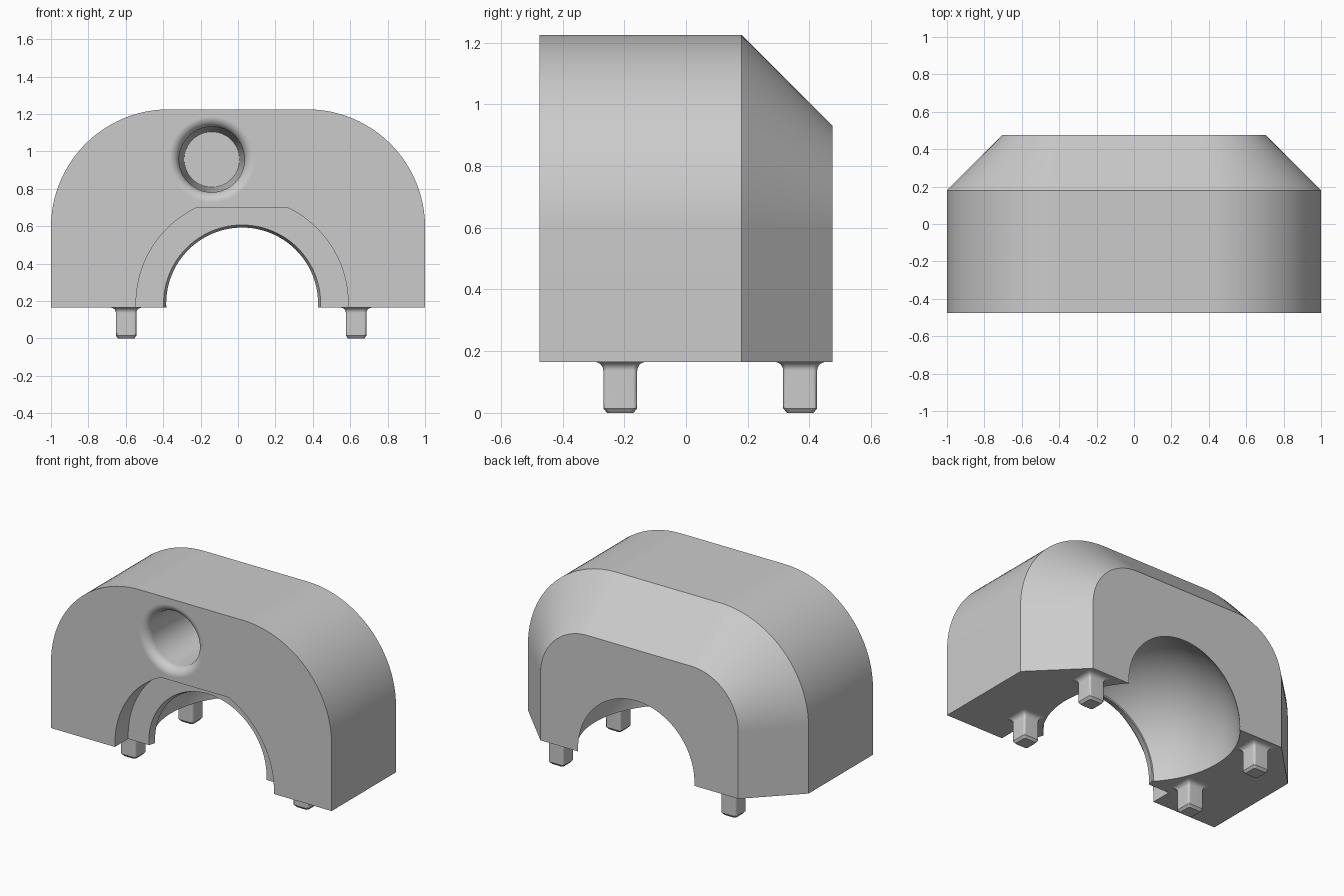
import bpy, bmesh, math
from mathutils import Vector

old = bpy.data.objects.get("Cube")
if old:
    bpy.data.objects.remove(old, do_unlink=True)

grey = bpy.data.materials.new("plain grey")
grey.use_nodes = True
colour = (0.6, 0.6, 0.6, 1)
grey.diffuse_color = colour
grey.node_tree.nodes["Principled BSDF"].inputs["Base Color"].default_value = colour

BASE, TOP, FRONT, BACK = 0.165, 1.225, -0.475, 0.475
CX, CZ = 0.022, 0.187          # axis of the arch


def loft(name, rings):
    """Skin a stack of equal point rings and cap both ends."""
    bm = bmesh.new()
    loops = [[bm.verts.new(p) for p in ring] for ring in rings]
    n = len(loops[0])
    for a, b in zip(loops, loops[1:]):
        for i in range(n):
            j = (i + 1) % n
            bm.faces.new((a[i], a[j], b[j], b[i]))
    bm.faces.new(loops[0])
    bm.faces.new(loops[-1])
    bmesh.ops.recalc_face_normals(bm, faces=bm.faces)
    mesh = bpy.data.meshes.new(name)
    bm.to_mesh(mesh)
    bm.free()
    obj = bpy.data.objects.new(name, mesh)
    bpy.context.collection.objects.link(obj)
    mesh.materials.append(grey)
    return obj


def lathe(name, x, z, profile, n=96):
    """Turn (y, radius) points about an axis along y."""
    turn = [2 * math.pi * i / n for i in range(n)]
    return loft(name, [[(x + r * math.cos(t), y, z + r * math.sin(t)) for t in turn]
                       for y, r in profile])


def activate(obj):
    bpy.ops.object.select_all(action='DESELECT')
    obj.select_set(True)
    bpy.context.view_layer.objects.active = obj


def body_ring(y, inset):
    """Arch-shouldered outline, offset inwards by inset."""
    c, r, steps = 0.37, 0.63 - inset, 24
    arc = [math.pi / 2 * i / steps for i in range(steps + 1)]
    right = [(c + r * math.cos(t), TOP - 0.63 + r * math.sin(t)) for t in arc]
    left = [(-x, z) for x, z in reversed(right)]
    w = 1 - inset
    return [(x, y, z) for x, z in [(w, BASE)] + right + left + [(-w, BASE)]]


# Main block with a chamfered back
body = loft("clamp_body", [body_ring(FRONT, 0), body_ring(0.18, 0), body_ring(BACK, 0.295)])

# Front recess: round, with a flat top
R = 0.567
flat = math.asin((0.70 - CZ) / R)
angles = [flat * i / 20 for i in range(21)]
side = [(R * math.cos(t), CZ + R * math.sin(t)) for t in angles]
outline = [(R, 0)] + side + [(-x, z) for x, z in reversed(side)] + [(-R, 0)]
recess = loft("recess_cutter", [[(CX + x, y, z) for x, z in outline] for y in (-0.6, -0.34)])

# Ball socket with a thin front lip
ball_y, ball_r = 0.09, 0.566
start, end = math.acos(-0.385 / ball_r), math.acos(0.41 / ball_r)
arc = [start + (end - start) * i / 32 for i in range(33)]
socket = lathe("socket_cutter", CX, CZ, [(-0.4, 0.42), (-0.34, 0.42), (-0.296, 0.406)] +
               [(ball_y + ball_r * math.cos(t), ball_r * math.sin(t)) for t in arc])

# Blind bolt hole with a rounded mouth
f = 0.055
mouth = [(FRONT + f * (1 - math.cos(t)), 0.175 + f * (1 - math.sin(t)))
         for t in [math.pi / 2 * i / 8 for i in range(9)]]
hole = lathe("hole_cutter", -0.14, 0.957, [(-0.55, 0.175 + f)] + mouth + [(0.13, 0.148)], 64)

for cutter in (recess, socket, hole):
    cutter.hide_render = True
    activate(body)
    mod = body.modifiers.new("cut", 'BOOLEAN')
    mod.operation = 'DIFFERENCE'
    mod.solver = 'EXACT'
    mod.object = cutter
    bpy.ops.object.modifier_apply(modifier=mod.name)
    bpy.data.objects.remove(cutter, do_unlink=True)


# Locating pegs: rounded squares, tapered tip and flared root
def peg_ring(x, y, z, h):
    k = 0.014
    pts = []
    for i, (sx, sy) in enumerate([(1, 1), (-1, 1), (-1, -1), (1, -1)]):
        for s in range(4):
            t = math.pi / 2 * (i + s / 3)
            pts.append((x + sx * (h - k) + k * math.cos(t), y + sy * (h - k) + k * math.sin(t), z))
    return pts


root = [(BASE - 0.028 * math.cos(t), 0.055 + 0.028 * (1 - math.sin(t)))
        for t in [math.pi / 2 * (1 - i / 5) for i in range(6)]]
root = [(BASE - 0.028 * (1 - math.sin(t)), 0.055 + 0.028 * (1 - math.cos(t)))
        for t in [math.pi / 2 * i / 5 for i in range(6)]]
parts = [body]
for side_name, x in (("left", 0.632), ("right", -0.598)):
    for end_name, y in (("front", -0.213), ("back", 0.37)):
        levels = [(0, 0.043), (0.015, 0.055)] + root
        parts.append(loft(f"{end_name}_{side_name}_peg", [peg_ring(x, y, z, h) for z, h in levels]))

for obj in parts:
    activate(obj)
    bpy.ops.object.shade_smooth_by_angle(angle=math.radians(30))
    mod = obj.modifiers.new("even_shading", 'WEIGHTED_NORMAL')
    mod.keep_sharp = True
